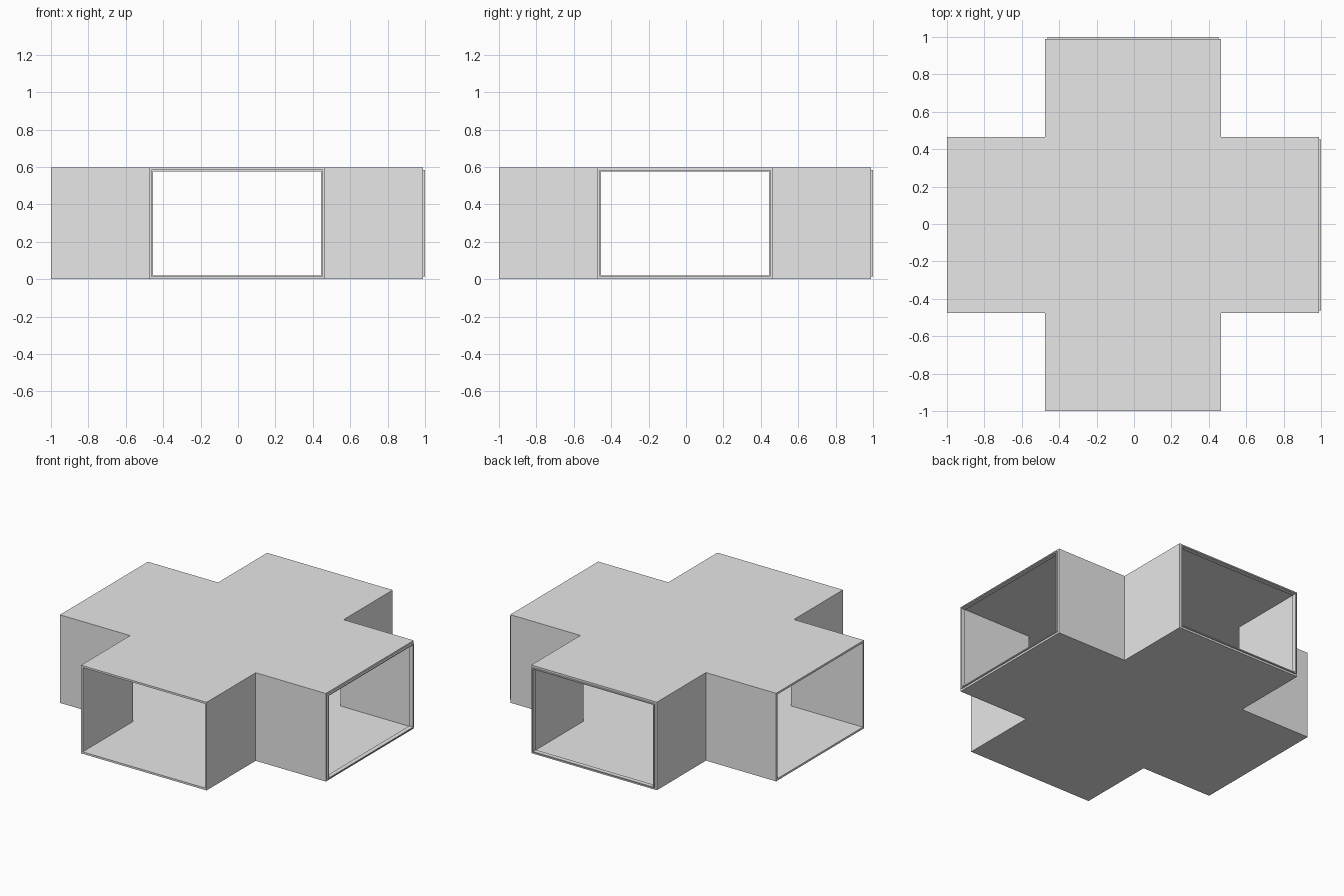
import bpy
import bmesh

cube = bpy.data.objects.get("Cube")
if cube:
    bpy.data.objects.remove(cube, do_unlink=True)

# Main dimensions
HEIGHT = 0.596      # full duct height
HALF = 0.47         # half width of an arm
WALL = 0.013        # sheet thickness
LIP = 0.007         # connector collar thickness
REACH = 0.995       # arm length from the centre
SHIFT = -0.005      # the collars stick out on two ends only

grey = bpy.data.materials.new("light_grey")
grey.use_nodes = True
grey.diffuse_color = (0.8, 0.8, 0.8, 1)
grey.node_tree.nodes["Principled BSDF"].inputs["Base Color"].default_value = (0.8, 0.8, 0.8, 1)


def prism(name, outline, bottom, top):
    """Extrude a flat outline from bottom to top."""
    bm = bmesh.new()
    face = bm.faces.new([bm.verts.new((x + SHIFT, y + SHIFT, bottom)) for x, y in outline])
    out = bmesh.ops.extrude_face_region(bm, geom=[face])
    verts = [v for v in out["geom"] if isinstance(v, bmesh.types.BMVert)]
    bmesh.ops.translate(bm, verts=verts, vec=(0, 0, top - bottom))
    bmesh.ops.recalc_face_normals(bm, faces=bm.faces)
    mesh = bpy.data.meshes.new(name)
    bm.to_mesh(mesh)
    bm.free()
    mesh.materials.append(grey)
    obj = bpy.data.objects.new(name, mesh)
    bpy.context.collection.objects.link(obj)
    return obj


def cross(half, reach):
    """Plus-shaped outline, one quarter turned four times."""
    points = []
    x, y = [(reach, -half), (reach, half), (half, half)], None
    for turn in range(4):
        points += x
        x = [(-b, a) for a, b in x]
    return points


def rectangle(x0, x1, half):
    return [(x0, -half), (x1, -half), (x1, half), (x0, half)]


def hollow(obj, cutter):
    """Subtract the cutter, then discard it."""
    cutter.hide_render = True
    mod = obj.modifiers.new("hollow", "BOOLEAN")
    mod.operation = "DIFFERENCE"
    mod.solver = "EXACT"
    mod.object = cutter
    bpy.context.view_layer.objects.active = obj
    bpy.ops.object.modifier_apply(modifier=mod.name)
    bpy.data.objects.remove(cutter, do_unlink=True)


# Four-way duct shell, open at every end
duct = prism("duct_shell", cross(HALF, REACH), 0, HEIGHT)
hollow(duct, prism("duct_cutter", cross(HALF - WALL, REACH + 0.1), WALL, HEIGHT - WALL))

# Thin connector collars inside the left and back openings
inner = HALF - WALL
for name, swap in (("left_collar", False), ("back_collar", True)):
    def turned(outline):
        return [(y, x) for x, y in outline] if swap else outline
    collar = prism(name, turned(rectangle(REACH - 0.02, REACH + 0.01, inner)),
                   WALL, HEIGHT - WALL)
    hollow(collar, prism("collar_cutter", turned(rectangle(REACH - 0.1, REACH + 0.1, inner - LIP)),
                         WALL + LIP, HEIGHT - WALL - LIP))
